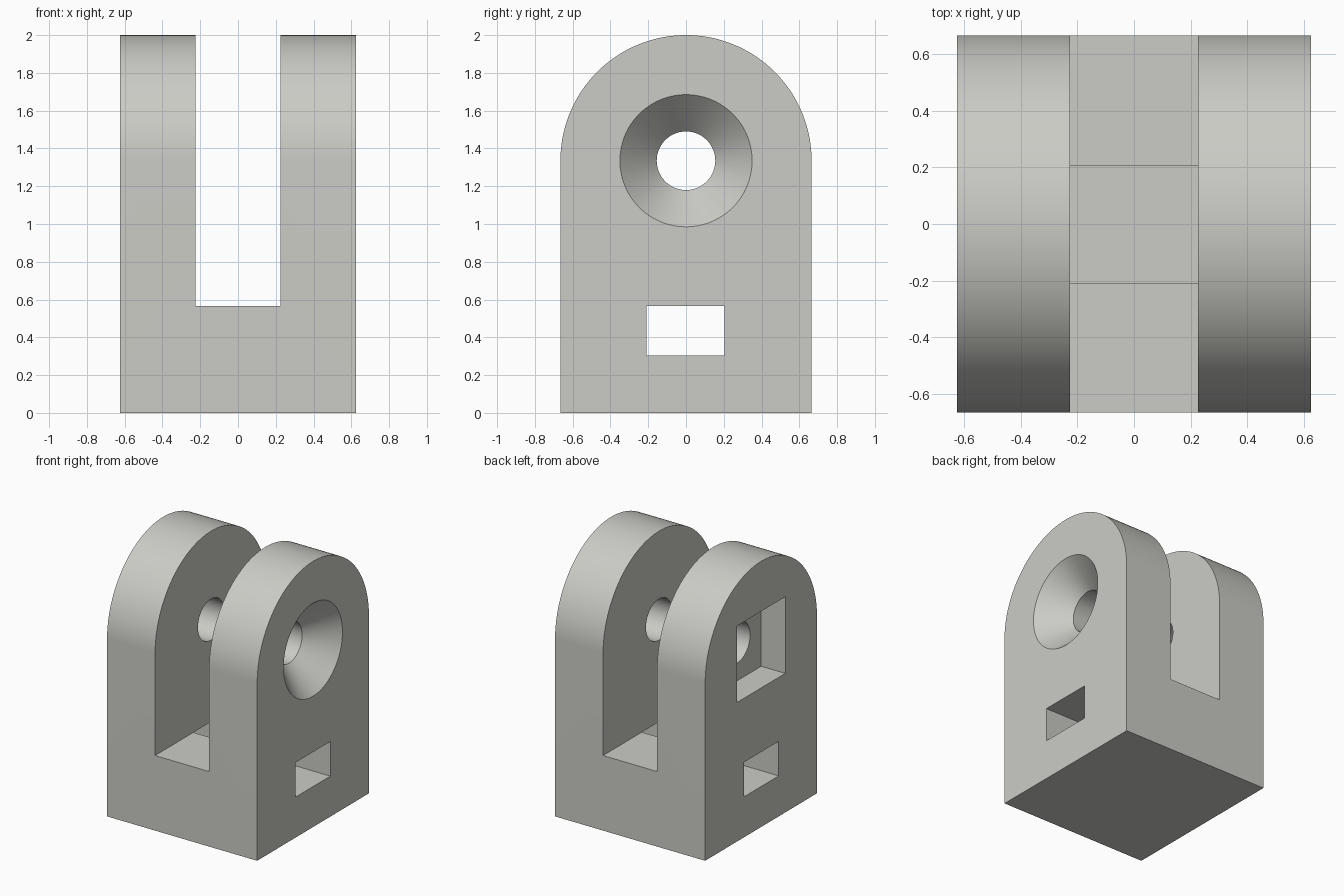
import bpy, bmesh, math

if "Cube" in bpy.data.objects:
    bpy.data.objects.remove(bpy.data.objects["Cube"])

HALF_X, HALF_Y = 0.625, 0.665      # body half sizes
PIN_Z = 1.335                      # height of arch centre and pin hole


def make_object(name, bm):
    bmesh.ops.recalc_face_normals(bm, faces=bm.faces)
    mesh = bpy.data.meshes.new(name)
    bm.to_mesh(mesh)
    bm.free()
    obj = bpy.data.objects.new(name, mesh)
    bpy.context.collection.objects.link(obj)
    return obj


def loft(name, rings):
    """Closed solid through a list of equal-length rings."""
    bm = bmesh.new()
    vs = [[bm.verts.new(p) for p in ring] for ring in rings]
    n = len(vs[0])
    for a, b in zip(vs, vs[1:]):
        for i in range(n):
            j = (i + 1) % n
            bm.faces.new((a[i], a[j], b[j], b[i]))
    bm.faces.new(vs[0])
    bm.faces.new(vs[-1])
    return make_object(name, bm)


def box(name, x0, x1, y0, y1, z0, z1):
    return loft(name, [[(x, y0, z0), (x, y1, z0), (x, y1, z1), (x, y0, z1)]
                       for x in (x0, x1)])


def circle(x, r, n=96):
    return [(x, r * math.cos(2 * math.pi * i / n),
             PIN_Z + r * math.sin(2 * math.pi * i / n)) for i in range(n)]


def cut(target, cutter):
    mod = target.modifiers.new("cut", 'BOOLEAN')
    mod.operation = 'DIFFERENCE'
    mod.solver = 'EXACT'
    mod.object = cutter
    bpy.context.view_layer.objects.active = target
    bpy.ops.object.modifier_apply(modifier=mod.name)
    bpy.data.objects.remove(cutter, do_unlink=True)


# Arched block
ARC = 72
profile = [(-HALF_Y, 0), (HALF_Y, 0)]
profile += [(HALF_Y * math.cos(math.pi * i / ARC),
             PIN_Z + HALF_Y * math.sin(math.pi * i / ARC)) for i in range(ARC + 1)]
body = loft("clevis_bracket", [[(x, y, z) for y, z in profile]
                               for x in (-HALF_X, HALF_X)])

# Slot between the two arms
cut(body, box("slot_cutter", -0.225, 0.225, -1, 1, 0.565, 2.5))
# Rectangular strap passage through the base
cut(body, box("passage_cutter", -1, 1, -0.21, 0.205, 0.305, 0.565))
# Pin hole with a countersink on the right arm
cut(body, loft("pin_cutter", [circle(-1, 0.155), circle(0.425, 0.155),
                              circle(0.725, 0.4475)]))
# Square nut pocket on the left arm
cut(body, box("pocket_cutter", -1, -0.425, -0.288, 0.288,
              PIN_Z - 0.288, PIN_Z + 0.288))

# Colour and shading
grey = bpy.data.materials.new("warm_grey")
grey.diffuse_color = (0.6, 0.6, 0.565, 1)
grey.use_nodes = True
grey.node_tree.nodes["Principled BSDF"].inputs["Base Color"].default_value = grey.diffuse_color
body.data.materials.clear()
body.data.materials.append(grey)
for poly in body.data.polygons:
    poly.material_index = 0
bpy.ops.object.select_all(action='DESELECT')
body.select_set(True)
bpy.context.view_layer.objects.active = body
bpy.ops.object.shade_smooth_by_angle(angle=math.radians(30))
